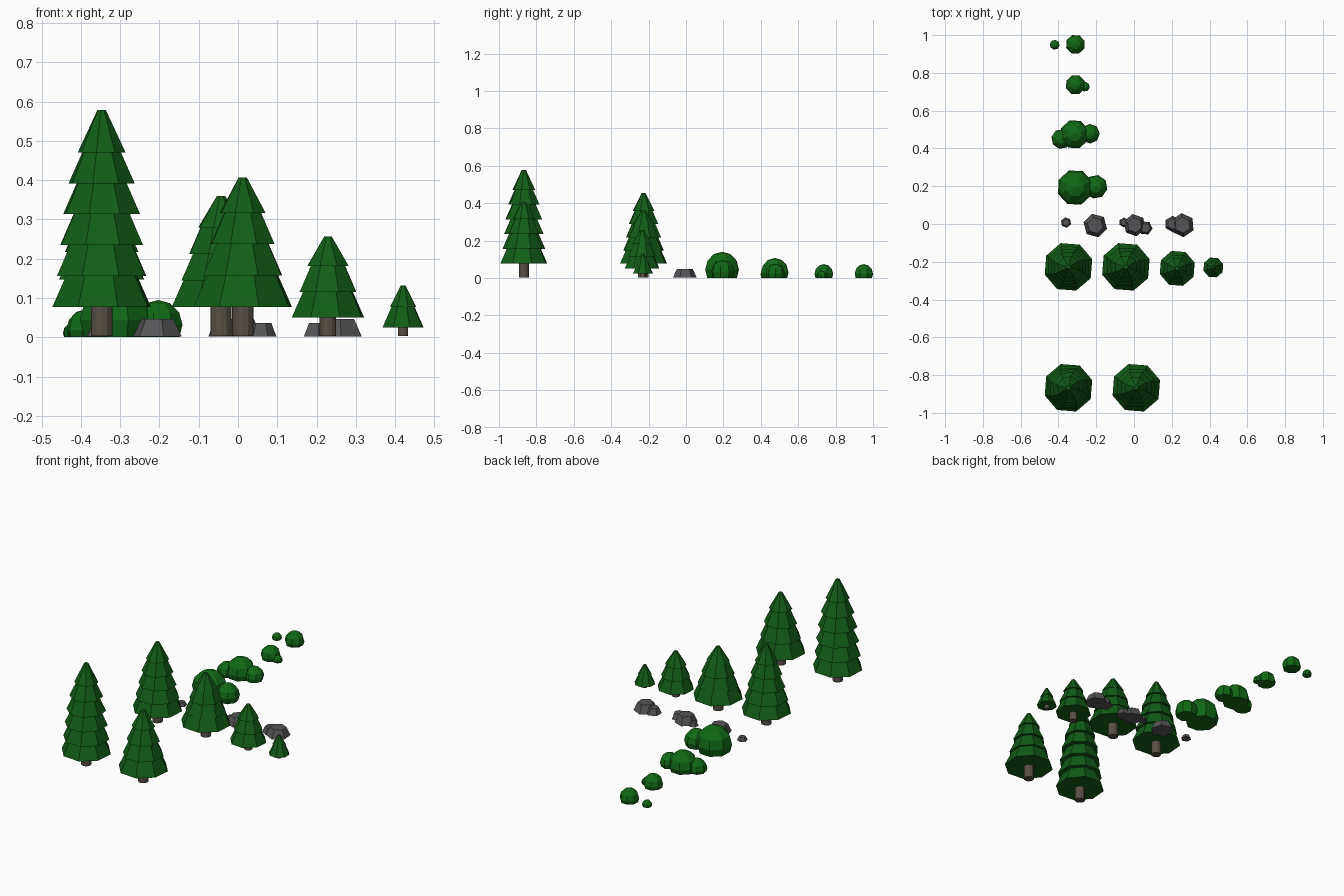
import bpy, bmesh, math
from mathutils import Matrix

if "Cube" in bpy.data.objects:
    bpy.data.objects.remove(bpy.data.objects["Cube"])


def material(name, rgb):
    m = bpy.data.materials.new(name)
    m.diffuse_color = (*rgb, 1)
    m.use_nodes = True
    m.node_tree.nodes["Principled BSDF"].inputs["Base Color"].default_value = m.diffuse_color
    return m


LEAF = material("leaf_green", (0.006, 0.11, 0.008))
BUSH = material("bush_green", (0.006, 0.14, 0.008))
BARK = material("bark", (0.10, 0.08, 0.06))
STONE = material("stone", (0.09, 0.09, 0.095))


def finish(bm, name, mat):
    bmesh.ops.recalc_face_normals(bm, faces=bm.faces)
    me = bpy.data.meshes.new(name)
    bm.to_mesh(me)
    bm.free()
    me.materials.append(mat)
    ob = bpy.data.objects.new(name, me)
    bpy.context.collection.objects.link(ob)
    return ob


def frustum(bm, x, y, z0, z1, r0, r1, sides, turn):
    mat = Matrix.Translation((x, y, (z0 + z1) / 2)) @ Matrix.Rotation(math.radians(turn), 4, 'Z')
    bmesh.ops.create_cone(bm, cap_ends=True, segments=sides, radius1=r0, radius2=r1,
                          depth=z1 - z0, matrix=mat)


def tree(name, x, y, base, top, radii, tip_h, trunk_r):
    """Stack of skirts, widest first, on a round trunk."""
    bm = bmesh.new()
    n = len(radii)
    step = (top - tip_h - base) / (n - 1)
    for i, r in enumerate(radii):
        z = base + i * step
        if i == n - 1:
            z1, r1 = top, r * 0.18
        else:
            z1 = z + step * 1.1
            r1 = max(r - 0.46 * (z1 - z), r * 0.3)
        frustum(bm, x, y, z, z1, r, r1, 8, 18 + 3 * i)
    finish(bm, name + "_foliage", LEAF)
    bm = bmesh.new()
    frustum(bm, x, y, 0.003, base + 0.01, trunk_r, trunk_r, 12, 0)
    finish(bm, name + "_trunk", BARK)


# Pine trees
tree("tree_tallest", -0.347, -0.867, 0.077, 0.578,
     [0.132, 0.122, 0.113, 0.103, 0.087, 0.062], 0.107, 0.027)
tree("tree_front", 0.012, -0.867, 0.077, 0.407, [0.132, 0.108, 0.087, 0.061], 0.09, 0.027)
tree("tree_large", -0.347, -0.227, 0.077, 0.453, [0.132, 0.116, 0.1, 0.083, 0.06], 0.095, 0.027)
tree("tree_wide", -0.043, -0.227, 0.077, 0.36, [0.132, 0.108, 0.087, 0.061], 0.08, 0.027)
tree("tree_medium", 0.229, -0.235, 0.05, 0.257, [0.097, 0.077, 0.056], 0.075, 0.021)
tree("tree_small", 0.42, -0.23, 0.025, 0.132, [0.055, 0.036], 0.055, 0.013)


# Bushes: faceted domes, cut flat at the ground
def bush(name, lobes):
    for i, (x, y, r, h) in enumerate(lobes):
        bm = bmesh.new()
        cz = h - r
        bmesh.ops.create_uvsphere(bm, u_segments=8, v_segments=6, radius=r,
                                  matrix=Matrix.Translation((x, y, cz))
                                  @ Matrix.Rotation(math.radians(20 + 13 * i), 4, 'Z'))
        cut = bmesh.ops.bisect_plane(bm, geom=bm.verts[:] + bm.edges[:] + bm.faces[:],
                                     plane_co=(0, 0, 0.001), plane_no=(0, 0, 1), clear_inner=True)
        edges = [e for e in cut["geom_cut"] if isinstance(e, bmesh.types.BMEdge)]
        bmesh.ops.holes_fill(bm, edges=edges)
        finish(bm, f"{name}_lobe_{i + 1}", BUSH)


bush("bush_large", [(-0.312, 0.193, 0.096, 0.14), (-0.203, 0.197, 0.063, 0.095)])
bush("bush_triple", [(-0.315, 0.475, 0.078, 0.107), (-0.385, 0.45, 0.053, 0.072),
                     (-0.233, 0.478, 0.052, 0.075)])
bush("bush_small", [(-0.31, 0.737, 0.053, 0.074), (-0.26, 0.727, 0.026, 0.037)])
bush("bush_pair", [(-0.31, 0.951, 0.052, 0.074), (-0.42, 0.949, 0.026, 0.037)])

# Rocks: six-sided, flat-topped
for name, x, y, r, h, turn in (
        ("pebble", -0.36, 0.008, 0.028, 0.022, 10),
        ("rock_left", -0.205, -0.008, 0.064, 0.047, 15),
        ("rock_centre", 0.003, -0.006, 0.060, 0.047, 10),
        ("rock_centre_side", 0.06, -0.021, 0.038, 0.036, 25),
        ("rock_centre_chip", -0.053, 0.008, 0.026, 0.022, 0),
        ("rock_right", 0.257, -0.006, 0.064, 0.047, 5),
        ("rock_right_side", 0.205, 0.0, 0.043, 0.036, 0)):
    bm = bmesh.new()
    frustum(bm, x, y, 0.002, h, r, r * 0.66, 6, turn)
    finish(bm, name, STONE)
